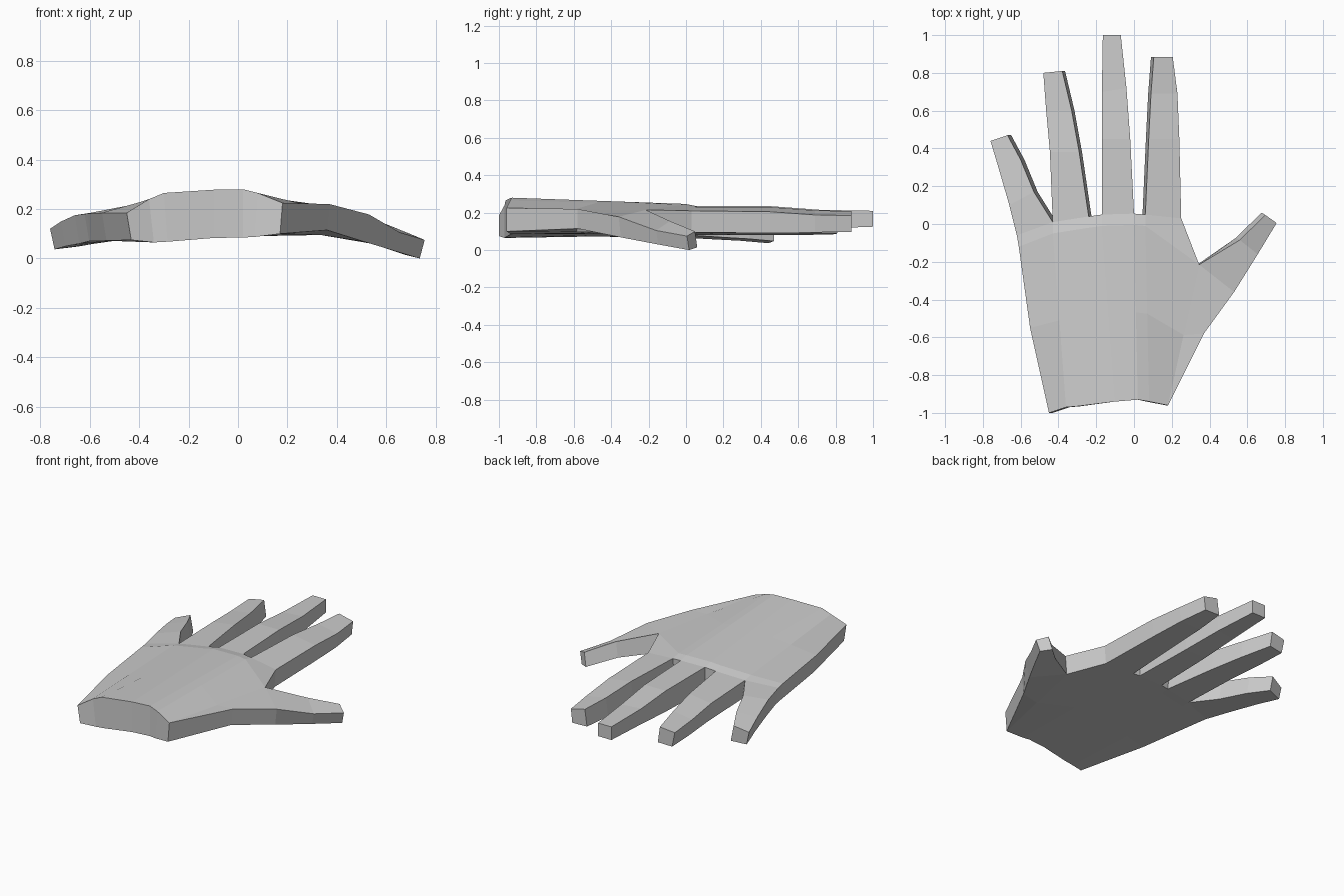
import bpy, bmesh
from mathutils import Vector

cube = bpy.data.objects.get("Cube")
if cube:
    bpy.data.objects.remove(cube, do_unlink=True)

grey = bpy.data.materials.new("light grey")
grey.use_nodes = True
colour = (0.6, 0.6, 0.6, 1.0)
grey.diffuse_color = colour
grey.node_tree.nodes["Principled BSDF"].inputs["Base Color"].default_value = colour

bm = bmesh.new()
edge_use = {}


def point(x, y, top, bottom, shift=(0, 0)):
    """A pair of vertices: back of the hand and palm side."""
    return (bm.verts.new((x, y, top)),
            bm.verts.new((x + shift[0], y + shift[1], bottom)))


def patch(*pts):
    """Matching faces above and below; pts run anticlockwise from above."""
    bm.faces.new([p[0] for p in pts])
    bm.faces.new([p[1] for p in reversed(pts)])
    for a, b in zip(pts, pts[1:] + pts[:1]):
        edge_use[(a, b)] = True


# Palm columns, from the little finger side to the thumb side: x, y, top, bottom
wrist = [(-.45, -1, .185, .075), (-.36, -.97, .24, .065), (-.30, -.965, .265, .068),
         (-.10, -.94, .278, .083), (.02, -.93, .28, .085), (.08, -.94, .265, .087),
         (.18, -.96, .225, .10)]
knuckle = [(-.62, -.06, .18, .07), (-.43, .01, .205, .08), (-.24, .04, .225, .09),
           (-.17, .05, .235, .09), (0, .055, .235, .09), (.06, .05, .23, .09),
           (.25, .03, .21, .095)]
shifts = [(.018, 0), (.02, 0), (.015, 0), (0, 0), (0, 0), (-.015, 0), (-.01, 0)]

# Ridge just behind the knuckles; its last point is the web of the thumb
ridge = [(x, y - .06, top + .012, bottom) for x, y, top, bottom in knuckle]
ridge[0] = (-.61, -.12, .182, .07)
ridge[-1] = (.345, -.215, .215, .095)
middle = [tuple((Vector(a) + Vector(b)) / 2) for a, b in zip(wrist, ridge)]
middle[0] = (-.55, -.55, .185, .072)

rows = [[point(*p, s) for p, s in zip(row, shifts)]
        for row in (wrist, middle, ridge, knuckle)]
for lower, upper in zip(rows, rows[1:]):
    for i in range(6):
        patch(lower[i], lower[i + 1], upper[i + 1], upper[i])


def finger(left, right, shift_l, shift_r, sections):
    """Chain of blocks growing from two base points."""
    for l, r in sections:
        new_l, new_r = point(*l, shift_l), point(*r, shift_r)
        patch(left, right, new_r, new_l)
        left, right = new_l, new_r


# Fingers: left and right point of each joint, keyed by first palm column
fingers = {
    0: [((-.66, .10, .175, .06), (-.53, .17, .195, .07)),
        ((-.715, .29, .15, .05), (-.60, .34, .175, .06)),
        ((-.76, .44, .12, .037), (-.67, .47, .15, .048))],
    1: [((-.445, .38, .20, .08), (-.29, .38, .222, .09)),
        ((-.465, .60, .185, .08), (-.33, .60, .205, .09)),
        ((-.48, .80, .18, .085), (-.38, .81, .195, .092))],
    3: [((-.17, .45, .235, .10), (-.02, .45, .235, .10)),
        ((-.17, .70, .215, .115), (-.04, .72, .215, .115)),
        ((-.165, 1, .21, .125), (-.07, 1, .21, .125))],
    5: [((.078, .45, .23, .095), (.24, .45, .205, .095)),
        ((.09, .69, .212, .095), (.23, .69, .188, .095)),
        ((.105, .885, .208, .10), (.205, .885, .185, .097))],
}
for col, sections in fingers.items():
    finger(rows[3][col], rows[3][col + 1], shifts[col], shifts[col + 1], sections)

# Thumb: ball beside the palm, then two blocks out to the tip
lean = (-.02, .012)
heel = point(.37, -.58, .22, .115, (-.01, 0))
outer = point(.53, -.36, .178, .068, lean)
patch(rows[0][6], heel, rows[1][6])
patch(rows[1][6], heel, outer, rows[2][6])
finger(rows[2][6], outer, lean, lean,
       [((.56, -.085, .155, .06), (.655, -.16, .105, .03)),
        ((.695, .048, .10, .015), (.755, .005, .075, 0))])

# Side walls along every open border
for a, b in edge_use:
    if (b, a) not in edge_use:
        bm.faces.new((b[0], a[0], a[1], b[1]))

bmesh.ops.recalc_face_normals(bm, faces=bm.faces)
mesh = bpy.data.meshes.new("hand")
bm.to_mesh(mesh)
bm.free()
mesh.materials.append(grey)
hand = bpy.data.objects.new("hand", mesh)
bpy.context.collection.objects.link(hand)
